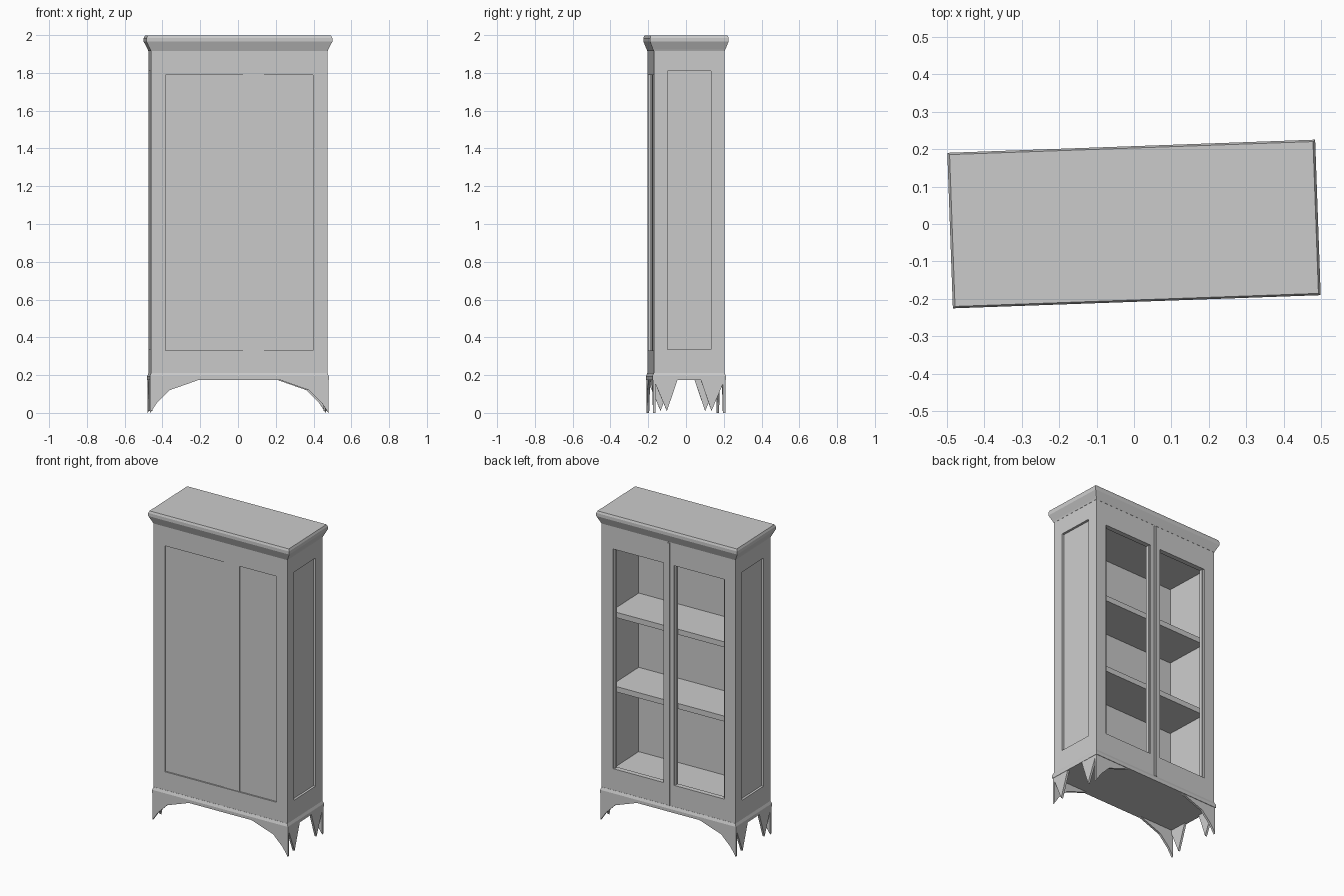
import bpy, bmesh, math
from mathutils import Matrix

if "Cube" in bpy.data.objects:
    bpy.data.objects.remove(bpy.data.objects["Cube"])

TURN = Matrix.Rotation(math.radians(2.05), 4, 'Z')   # whole cabinet sits slightly turned


def finish(name, bm):
    bmesh.ops.recalc_face_normals(bm, faces=bm.faces)
    mesh = bpy.data.meshes.new(name)
    bm.to_mesh(mesh)
    bm.free()
    ob = bpy.data.objects.new(name, mesh)
    ob.matrix_world = TURN
    bpy.context.collection.objects.link(ob)
    return ob


def box(name, x, y, z):
    bm = bmesh.new()
    bmesh.ops.create_cube(bm, size=1)
    for v in bm.verts:
        v.co = [a + (b - a) * (c + 0.5) for (a, b), c in zip((x, y, z), v.co)]
    return finish(name, bm)


def span(s, a, b):
    return tuple(sorted((s * a, s * b)))


def tiers(name, rings):
    """Stack of rectangles (half width, half depth, z) joined into a moulding."""
    bm = bmesh.new()
    loops = [[bm.verts.new((sx * hx, sy * hy, z))
              for sx, sy in ((-1, -1), (1, -1), (1, 1), (-1, 1))] for hx, hy, z in rings]
    for lo, hi in zip(loops, loops[1:]):
        for i in range(4):
            j = (i + 1) % 4
            bm.faces.new((lo[i], lo[j], hi[j], hi[i]))
    bm.faces.new(loops[0])
    bm.faces.new(loops[-1])
    return finish(name, bm)


def plate(name, pts, offset):
    """Outline extruded by an offset vector."""
    bm = bmesh.new()
    f = bm.faces.new([bm.verts.new(p) for p in pts])
    new = bmesh.ops.extrude_face_region(bm, geom=[f])['geom']
    bmesh.ops.translate(bm, vec=offset,
                        verts=[v for v in new if isinstance(v, bmesh.types.BMVert)])
    if not any(f.is_valid and f.normal.length == 0 for f in bm.faces):
        bm.normal_update()
    return finish(name, bm)


HX, HY = 0.467, 0.187

# Cornice and base moulding
tiers("cornice", [(.468, .188, 1.915), (.472, .192, 1.925), (.492, .208, 1.965),
                  (.492, .208, 1.985), (.486, .203, 1.998)])
tiers("base_moulding", [(.474, .195, .175), (.474, .195, .195), (.467, .188, .212)])

# Interior floor, ceiling and shelves
box("cabinet_floor", (-.45, .45), (-.17, .155), (.21, .31))
box("cabinet_ceiling", (-.45, .45), (-.17, .155), (1.80, 1.92))
for i, z in enumerate((.82, 1.30)):
    box(f"shelf_{i + 1}", (-.437, .437), (-.17, .13), (z, z + .035))

# Plain rear side with a shallow framed panel
box("rear_panel", (-.45, .45), (-.178, -.165), (.21, 1.92))
box("rear_top_rail", (-HX, HX), (-HY, -.165), (1.79, 1.92))
box("rear_bottom_rail", (-HX, HX), (-HY, -.165), (.20, .33))
box("rear_centre_batten", (.02, .13), (-.182, -.17), (.33, 1.79))

for s, side in ((-1, "left"), (1, "right")):
    box(f"rear_stile_{side}", span(s, .39, HX), (-HY, -.165), (.33, 1.79))
    # Side wall: stiles, rails and recessed panel
    outer = span(s, .437, HX)
    box(f"side_panel_{side}", span(s, .437, .452), (-.12, .12), (.32, 1.82))
    box(f"side_stile_a_{side}", outer, (-HY, -.116), (.20, 1.92))
    box(f"side_stile_b_{side}", outer, (.116, HY), (.20, 1.92))
    box(f"side_top_rail_{side}", outer, (-.116, .116), (1.81, 1.92))
    box(f"side_bottom_rail_{side}", outer, (-.116, .116), (.20, .335))
    # Open-framed door
    dy = (.155, HY)
    box(f"door_outer_stile_{side}", span(s, .39, .439), dy, (.21, 1.92))
    box(f"door_inner_stile_{side}", span(s, .003, .036), dy, (.21, 1.92))
    box(f"door_top_rail_{side}", span(s, .036, .39), dy, (1.77, 1.92))
    box(f"door_bottom_rail_{side}", span(s, .036, .39), dy, (.21, .35))
    # Inner bead of the door opening
    by = (.155, .177)
    box(f"door_bead_outer_{side}", span(s, .380, .39), by, (.35, 1.77))
    box(f"door_bead_inner_{side}", span(s, .036, .044), by, (.35, 1.77))
    # Bracket feet on both long faces, pointed brackets on the short faces
    for t, end in ((-1, "rear"), (1, "door")):
        pts = [(.472, 0), (.435, .055), (.37, .12), (.27, .155), (.20, .18), (.472, .18)]
        plate(f"foot_{end}_{side}", [(s * x, t * .192, z) for x, z in pts], (0, -t * .014, 0))
        pts = [(.19, .18), (.118, .01), (.06, .18)]
        plate(f"side_foot_{end}_{side}", [(s * .472, t * y, z) for y, z in pts],
              (-s * .014, 0, 0))

# Strip covering the meeting doors
box("door_cover_strip", (-.009, .009), (.16, .193), (.21, 1.91))
